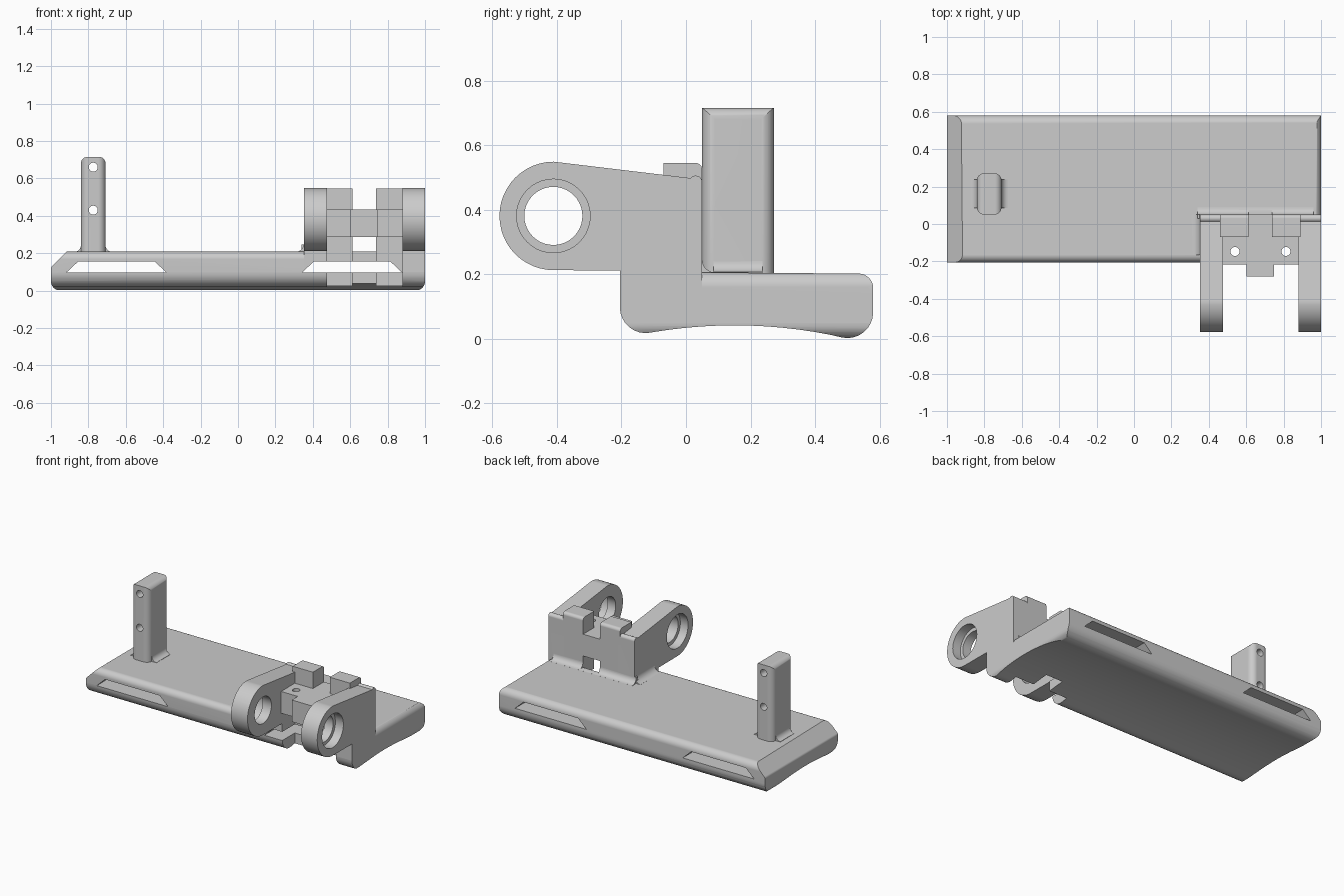
import bpy, bmesh, math
from mathutils import Vector

cube = bpy.data.objects.get("Cube")
if cube:
    bpy.data.objects.remove(cube, do_unlink=True)

grey = bpy.data.materials.new("plain_grey")
grey.use_nodes = True
grey.diffuse_color = (0.6, 0.6, 0.6, 1)
grey.node_tree.nodes["Principled BSDF"].inputs["Base Color"].default_value = (0.6, 0.6, 0.6, 1)


def prism(name, pts, axis, a, b):
    """Extrude a closed 2D outline along an axis from a to b."""
    place = {"x": lambda p, t: (t, p[0], p[1]),
             "y": lambda p, t: (p[0], t, p[1]),
             "z": lambda p, t: (p[0], p[1], t)}[axis]
    bm = bmesh.new()
    low = [bm.verts.new(place(p, a)) for p in pts]
    high = [bm.verts.new(place(p, b)) for p in pts]
    bm.faces.new(low)
    bm.faces.new(high)
    for i in range(len(pts)):
        j = (i + 1) % len(pts)
        bm.faces.new((low[i], low[j], high[j], high[i]))
    bmesh.ops.recalc_face_normals(bm, faces=bm.faces)
    mesh = bpy.data.meshes.new(name)
    bm.to_mesh(mesh)
    bm.free()
    mesh.materials.append(grey)
    obj = bpy.data.objects.new(name, mesh)
    bpy.context.collection.objects.link(obj)
    return obj


def rounded(corners, steps=8):
    """Outline with corners (u, v, radius) replaced by arcs."""
    out = []
    for i, (u, v, r) in enumerate(corners):
        p = Vector((u, v))
        if not r:
            out.append(p)
            continue
        d1 = (Vector(corners[i - 1][:2]) - p).normalized()
        d2 = (Vector(corners[(i + 1) % len(corners)][:2]) - p).normalized()
        half = d1.angle(d2) / 2
        centre = p + (d1 + d2).normalized() * r / math.sin(half)
        s = p + d1 * r / math.tan(half) - centre
        e = p + d2 * r / math.tan(half) - centre
        sweep = s.angle_signed(e)
        for k in range(steps + 1):
            t = -sweep * k / steps
            out.append(centre + Vector((s.x * math.cos(t) - s.y * math.sin(t),
                                        s.x * math.sin(t) + s.y * math.cos(t))))
    return out


def rect(u0, u1, v0, v1, r=0):
    return rounded([(u0, v0, r), (u1, v0, r), (u1, v1, r), (u0, v1, r)])


def circle(u, v, r, n=40):
    return [(u + r * math.cos(math.tau * k / n), v + r * math.sin(math.tau * k / n)) for k in range(n)]


def cove(u, v, r, side):
    """Concave fillet outline against a wall at u, rising from v."""
    arc = [(u + side * r * (1 - math.cos(k * math.pi / 16)),
            v + r * (1 - math.sin(k * math.pi / 16))) for k in range(9)]
    return [(u - side * 0.02, v - 0.02), (u - side * 0.02, v + r)] + arc + [(u + side * r, v - 0.02)]


def combine(target, tool, op):
    mod = target.modifiers.new("join", "BOOLEAN")
    mod.operation, mod.object, mod.solver = op, tool, "EXACT"
    bpy.context.view_layer.objects.active = target
    bpy.ops.object.modifier_apply(modifier=mod.name)
    bpy.data.objects.remove(tool, do_unlink=True)


TOP = 0.208


def arch(y):
    return 0.042 - 0.33 * (y - 0.15) ** 2


# Base plate: arched side section trimmed to the front outline
section = [(-0.205, TOP, 0.04), (-0.205, arch(-0.205), 0.08)]
section += [(-0.1 + 0.05 * k, arch(-0.1 + 0.05 * k), 0) for k in range(12)]
section += [(0.58, arch(0.58), 0.08), (0.58, TOP - 0.006, 0.045)]
body = prism("mounting_bracket", rounded(section), "x", -1, 1)
outline = rounded([(-0.91, 0.215, 0.04), (-1, 0.125, 0.02), (-1, 0, 0.05),
                   (1, 0, 0.05), (1, 0.21, 0.05)])
combine(body, prism("plate_outline", outline, "y", -1, 1), "INTERSECT")

# Post with rounded edges and a flared foot
post = prism("post", rect(-0.84, -0.708, 0.05, 0.272, 0.04), "z", 0.15, 0.8)
combine(post, prism("post_outline", rounded([(-0.84, 0.1, 0), (-0.708, 0.1, 0),
        (-0.708, 0.715, 0.035), (-0.84, 0.715, 0.035)]), "y", -1, 1), "INTERSECT")
combine(body, post, "UNION")
for edge, side in ((-0.84, -1), (-0.708, 1)):
    combine(body, prism("post_foot", cove(edge, TOP - 0.001, 0.035, side), "y", 0.085, 0.237), "UNION")

# Two hinge arms with round ends and a leg down the plate edge
arm = rounded([(0.05, 0.545, 0.02), (0.05, 0.1, 0), (-0.205, 0.1, 0), (-0.205, 0.212, 0)])
arm += [(-0.41 - 0.168 * math.sin(k * math.pi / 24), 0.381 - 0.168 * math.cos(k * math.pi / 24))
        for k in range(25)]
for x0, x1 in ((0.352, 0.476), (0.879, 1)):
    combine(body, prism("hinge_arm", arm, "x", x0, x1), "UNION")

# Back wall between the arms, and fillets at its foot
wall = rounded([(0.05, 0.545, 0.02), (0.05, 0.1, 0), (-0.07, 0.1, 0), (-0.07, 0.545, 0)])
combine(body, prism("back_wall", wall, "x", 0.46, 0.89), "UNION")
combine(body, prism("side_fillet", cove(0.352, TOP - 0.001, 0.045, -1), "y", -0.165, 0.05), "UNION")
combine(body, prism("back_fillet", cove(0.05, TOP - 0.002, 0.04, 1), "x", 0.34, 0.96), "UNION")

# Pocket, centre slot and window
for name, box, z0, z1 in (("pocket", rect(0.476, 0.879, -0.8, -0.07), -0.2, 0.8),
                          ("centre_slot", rect(0.612, 0.739, -0.8, 0.051), -0.2, 0.8),
                          ("window", rect(0.612, 0.739, -0.1, 0.12), 0.209, 0.29)):
    combine(body, prism(name, box, "z", z0, z1), "DIFFERENCE")

# Strap slots through the plate
for x in (-0.65, 0.61):
    slot = [(x - 0.268, 0.096), (x + 0.268, 0.096), (x + 0.205, 0.155), (x - 0.205, 0.155)]
    combine(body, prism("strap_slot", slot, "y", -1, 1), "DIFFERENCE")

# Stepped hinge bores, open to the outer faces
combine(body, prism("bore", circle(-0.411, 0.381, 0.09), "x", 0.2, 1.2), "DIFFERENCE")
for x0, x1 in ((0.3, 0.41), (0.94, 1.1)):
    combine(body, prism("counterbore", circle(-0.411, 0.381, 0.114), "x", x0, x1), "DIFFERENCE")

# Cross bar with a central tongue, drilled at both sides
bar = prism("cross_bar", rect(0.47, 0.885, -0.217, -0.06), "z", 0.286, 0.434)
combine(bar, prism("tongue", rect(0.601, 0.748, -0.281, -0.1), "z", 0.286, 0.434), "UNION")
combine(bar, prism("web", rect(0.605, 0.745, -0.1, 0.0495), "z", 0.286, 0.434), "UNION")
combine(body, bar, "UNION")
for x in (0.54, 0.812):
    combine(body, prism("bar_hole", circle(x, -0.147, 0.024, 24), "z", 0.25, 0.5), "DIFFERENCE")

# Post holes
for z in (0.43, 0.66):
    combine(body, prism("post_hole", circle(-0.774, z, 0.024, 24), "y", -0.1, 0.5), "DIFFERENCE")

# Smooth the rounded faces, keep the edges crisp
bpy.ops.object.select_all(action="DESELECT")
body.select_set(True)
bpy.context.view_layer.objects.active = body
bpy.ops.object.shade_smooth_by_angle(angle=math.radians(30))
weighted = body.modifiers.new("weighted_normals", "WEIGHTED_NORMAL")
weighted.keep_sharp = True
